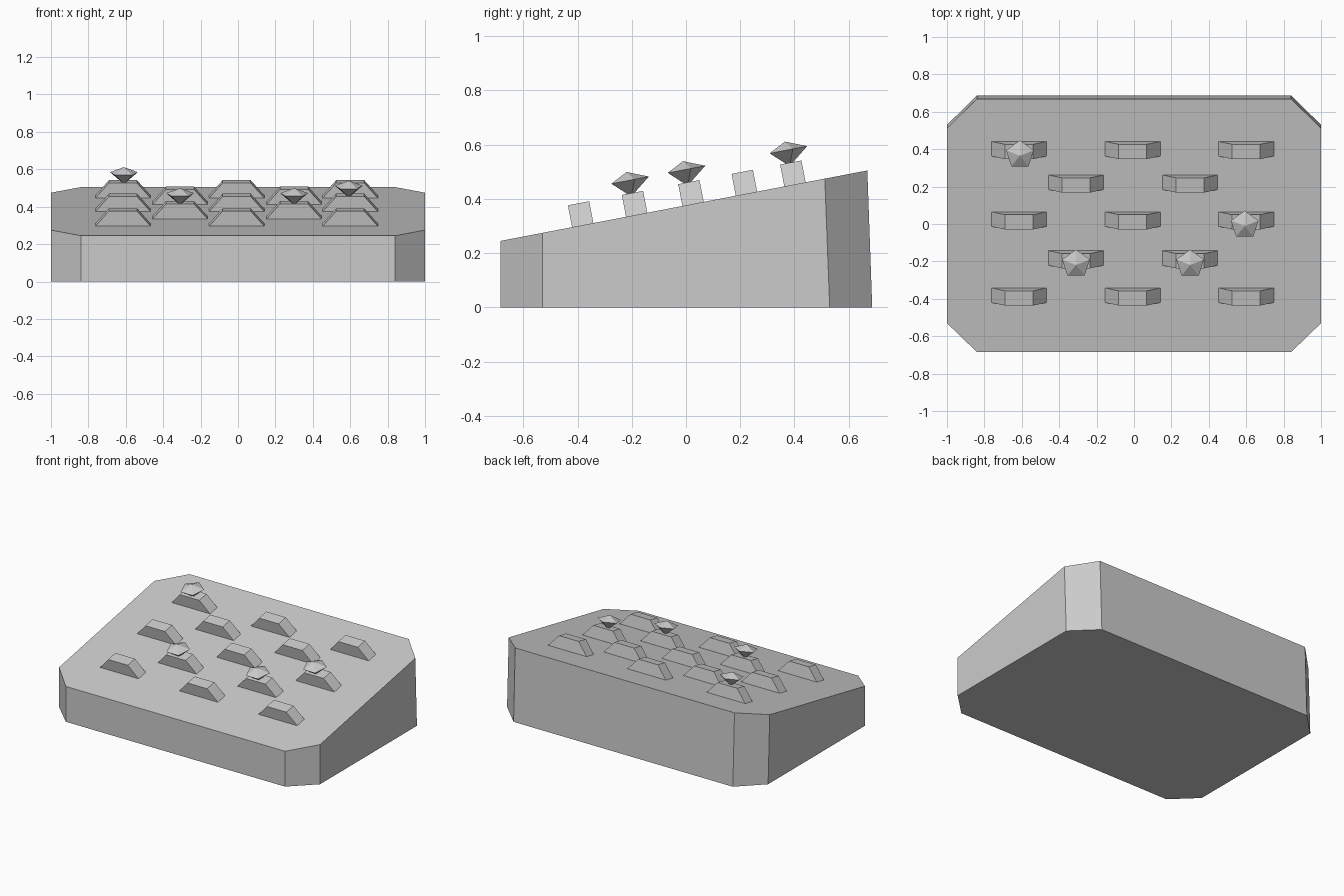
import bpy
import bmesh
import math
from mathutils import Matrix, Vector

cube = bpy.data.objects.get("Cube")
if cube:
    bpy.data.objects.remove(cube, do_unlink=True)

# Single plain grey
grey = bpy.data.materials.new("plain grey")
grey.use_nodes = True
grey.diffuse_color = (0.6, 0.6, 0.6, 1)
grey.node_tree.nodes["Principled BSDF"].inputs["Base Color"].default_value = (0.6, 0.6, 0.6, 1)

FRONT, FRONT_Z, SLOPE = -0.685, 0.245, 0.192
TILT = Matrix.Rotation(math.atan(SLOPE), 4, 'X')


def top_z(y):
    return FRONT_Z + SLOPE * (y - FRONT)


def on_slope(x, y):
    return Matrix.Translation((x, y, top_z(y))) @ TILT


def finish(name, bm, matrix=Matrix()):
    bmesh.ops.recalc_face_normals(bm, faces=bm.faces)
    mesh = bpy.data.meshes.new(name)
    bm.to_mesh(mesh)
    bm.free()
    mesh.materials.append(grey)
    obj = bpy.data.objects.new(name, mesh)
    obj.matrix_world = matrix
    bpy.context.collection.objects.link(obj)


def bridge(bm, lower, upper):
    """Close two matching outlines into a solid."""
    a = [bm.verts.new(p) for p in lower]
    b = [bm.verts.new(p) for p in upper]
    bm.faces.new(a)
    bm.faces.new(b)
    for i in range(len(a)):
        j = (i + 1) % len(a)
        bm.faces.new((a[i], a[j], b[j], b[i]))


# Wedge base with clipped corners and a slightly leaning back
half = [(0.84, FRONT), (1, -0.53), (1, 0.53), (0.84, 0.687)]
outline = half + [(-x, y) for x, y in reversed(half)]
lower = [(x, y, 0) for x, y in outline]
upper = []
for x, y in outline:
    y -= 0.018 if y > 0 else 0
    upper.append((x, y, top_z(y)))
bm = bmesh.new()
bridge(bm, lower, upper)
finish("display_base", bm)


# Trapezoid holders in staggered rows
def add_holder(x, y):
    profile = [(-0.152, -0.005), (0.152, -0.005), (0.075, 0.082), (-0.075, 0.082)]
    bm = bmesh.new()
    bridge(bm, [(u, -0.04, w) for u, w in profile], [(u, 0.04, w) for u, w in profile])
    finish("holder", bm, on_slope(x, y))


ROWS = [-0.381, -0.182, 0.026, 0.223, 0.402]
WIDE, NARROW = (-0.615, -0.007, 0.6), (-0.31, 0.3)
for i, y in enumerate(ROWS):
    for x in (NARROW if i % 2 else WIDE):
        add_holder(x, y)


# Five-sided gems sitting point-down in some holders
def add_gem(x, y):
    bm = bmesh.new()
    crown = bm.verts.new((0, 0, 0.032))
    tip = bm.verts.new((0, 0, -0.06))
    ring = []
    for k in range(5):
        a = math.pi / 2 + k * math.tau / 5
        ring.append(bm.verts.new((0.078 * math.cos(a), 0.078 * math.sin(a), 0)))
    for k in range(5):
        pair = (ring[k], ring[(k + 1) % 5])
        bm.faces.new((*pair, crown))
        bm.faces.new((*pair, tip))
    finish("gem", bm, on_slope(x, y) @ Matrix.Translation(Vector((0, -0.007, 0.13))))


for x, row in ((-0.61, 4), (-0.31, 1), (0.3, 1), (0.592, 2)):
    add_gem(x, ROWS[row])
